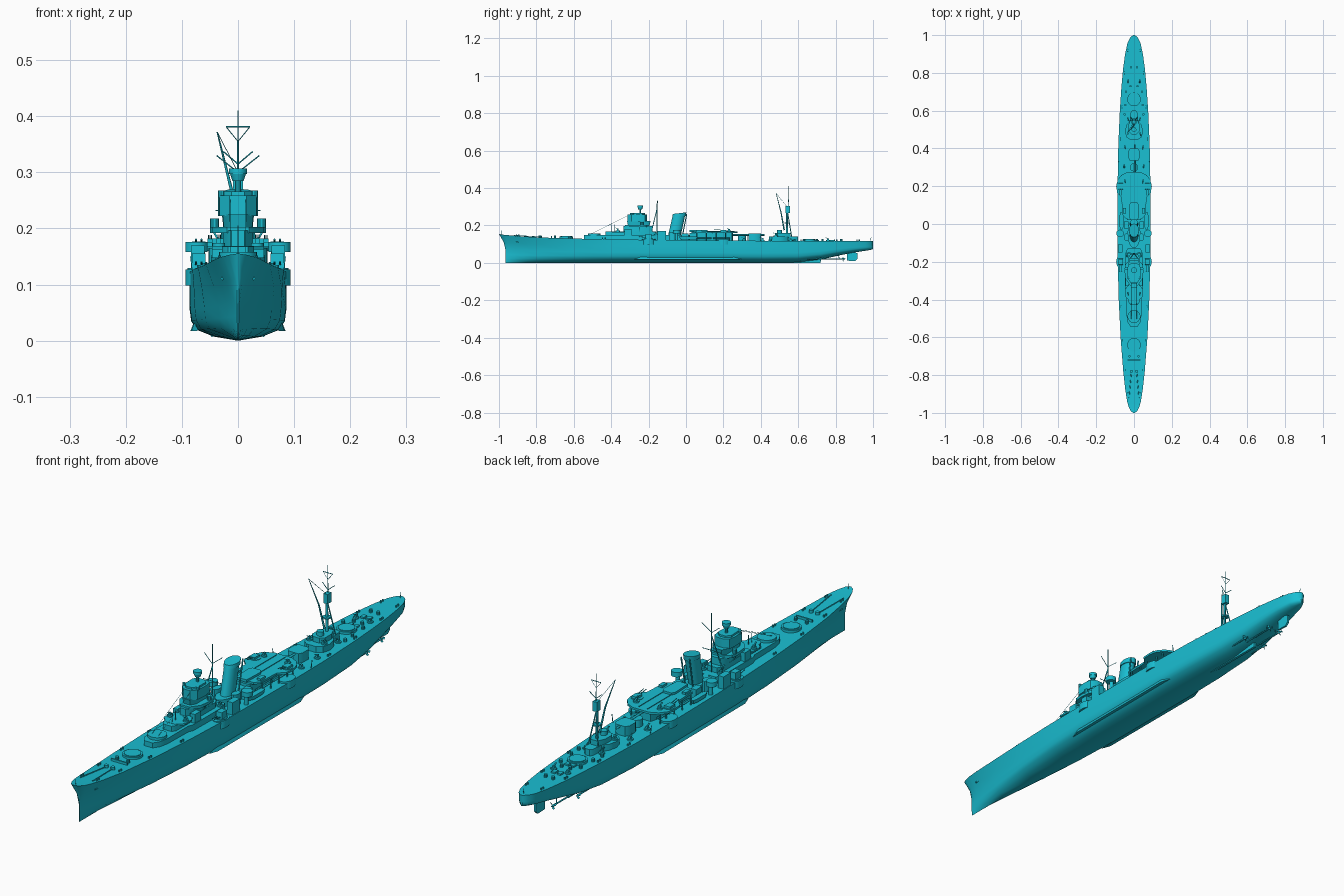
import bpy, bmesh
from math import sin, cos, pi, radians
from mathutils import Vector

paint = bpy.data.materials.new("cyan_paint")
paint.diffuse_color = (0.01, 0.52, 0.65, 1)

def finish(name, verts, faces, angle=35):
    me = bpy.data.meshes.new(name)
    me.from_pydata(verts, [], faces)
    bm = bmesh.new(); bm.from_mesh(me)
    bmesh.ops.recalc_face_normals(bm, faces=bm.faces)
    bm.to_mesh(me); bm.free()
    me.shade_smooth()
    me.set_sharp_from_angle(angle=radians(angle))
    me.materials.append(paint)
    ob = bpy.data.objects.new(name, me)
    bpy.context.collection.objects.link(ob)
    return ob

def prism(name, pts, z0, z1, top=1, shift=0, sheer=0):
    """Extrude an outline; the top can be scaled, moved aft, or tilted up forward."""
    n, cx = len(pts), sum(p[0] for p in pts) / len(pts)
    cy = sum(p[1] for p in pts) / n
    v = [(x, y, z0) for x, y in pts]
    v += [(cx + (x - cx) * top, cy + (y - cy) * top + shift, z1 + sheer * (y - cy)) for x, y in pts]
    f = [(i, (i + 1) % n, n + (i + 1) % n, n + i) for i in range(n)]
    return finish(name, v, f + [tuple(range(n)), tuple(range(n, 2 * n))])

def house(name, half, z0, z1, **k):
    return prism(name, half + [(-x, y) for x, y in reversed(half) if x > 0], z0, z1, **k)

def box(name, x, y, w, l, z0, z1, **k):
    return prism(name, [(x - w, y - l), (x + w, y - l), (x + w, y + l), (x - w, y + l)], z0, z1, **k)

def drum(name, x, y, r, z0, z1, n=16, ry=None, **k):
    return prism(name, [(x + r * cos(2 * pi * i / n), y + (ry or r) * sin(2 * pi * i / n))
                        for i in range(n)], z0, z1, **k)

def rod(name, a, b, r=0.002, r2=None, n=6):
    a, b = Vector(a), Vector(b)
    q = (b - a).to_track_quat('Z', 'Y')
    ring = [Vector((cos(2 * pi * i / n), sin(2 * pi * i / n), 0)) for i in range(n)]
    v = [a + q @ (p * r) for p in ring] + [b + q @ (p * (r2 or r)) for p in ring]
    f = [(i, (i + 1) % n, n + (i + 1) % n, n + i) for i in range(n)]
    return finish(name, v, f + [tuple(range(n)), tuple(range(n, 2 * n))], 70)

# Hull stations: y, deck half-width, deck height, keel height, waterline half-width
ST = [(-1, .003, .155, 0, .0015), (-.993, .016, .153, 0, .003), (-.975, .027, .150, 0, .006),
      (-.94, .037, .147, 0, .011), (-.88, .046, .142, 0, .020), (-.78, .057, .136, 0, .035),
      (-.6, .071, .130, 0, .060), (-.4, .081, .126, 0, .077), (-.2, .086, .123, 0, .085),
      (.2, .087, .120, 0, .086), (.42, .083, .118, 0, .082), (.6, .075, .117, .003, .073),
      (.72, .067, .117, .018, .064), (.82, .058, .117, .040, .054), (.9, .047, .117, .056, .043),
      (.96, .034, .117, .065, .031), (.988, .020, .117, .070, .018), (1, .004, .117, .074, .004)]
def deck(y):
    for a, b in zip(ST, ST[1:]):
        if y <= b[0]:
            return a[2] + (b[2] - a[2]) * (y - a[0]) / (b[0] - a[0])
    return ST[-1][2]

verts, faces = [], []
for y, d, zd, z0, b in ST:
    half = [(d, 1), (b + (d - b) * .4, .72), (b, .45), (b * .97, .29), (b * .85, .16), (b * .5, .06)]
    for x, t in half + [(0, 0)] + [(-x, t) for x, t in reversed(half)]:
        z = z0 + (zd - z0) * t
        stem = .035 * (1 - max(0, (z - .075) / .08) ** 1.6)
        verts.append((x, y + stem * max(0, 1 - (y + 1) / .16), z))
N = 13
for i in range(len(ST) - 1):
    faces += [(i * N + j, i * N + (j + 1) % N, (i + 1) * N + (j + 1) % N, (i + 1) * N + j) for j in range(N)]
finish("hull", verts, faces + [tuple(range(N)), tuple(range(len(verts) - N, len(verts)))], 40)

# Underwater fittings
skeg = box("keel_skeg", 0, .59, .005, .13, 0, .03)
rud = [(.862, .012), (.905, .010), (.918, .022), (.918, .052), (.895, .058), (.862, .05)]
finish("rudder", [(s * .004, y, z) for s in (-1, 1) for y, z in rud],
       [tuple(range(6)), tuple(range(6, 12))] + [(i, (i + 1) % 6, 6 + (i + 1) % 6, 6 + i) for i in range(6)])
rod("rudder_stock", (0, .888, .05), (0, .888, .075), .004)
for s in (-1, 1):
    finish("bilge_keel", [(s * .070, -.28, .018), (s * .083, -.24, .017), (s * .085, .26, .017),
                          (s * .071, .30, .018), (s * .079, .26, .032), (s * .078, -.24, .032)],
           [(0, 1, 2, 3), (0, 1, 5), (1, 2, 4, 5), (2, 3, 4)])
    for x, ya, yb in ((.046, .50, .72), (.024, .66, .84)):
        rod("propeller_shaft", (s * x, ya, .022), (s * x, yb, .022), .003)
        rod("propeller_hub", (s * x, yb - .005, .022), (s * x, yb + .012, .022), .005, .002, 8)
        rod("shaft_strut", (s * x, yb - .02, .022), (s * (x - .01), yb - .03, .06), .002)
        for k in range(3):
            a = k * 2 * pi / 3 + .5
            e, t = Vector((cos(a), 0, sin(a))), Vector((-sin(a), .5, cos(a)))
            c = Vector((s * x, yb, .022))
            finish("propeller_blade", [c + e * .003, c + e * .010 + t * .005, c + e * .016, c + e * .010 - t * .005], [(0, 1, 2, 3)])

# Gun ring bases on fore and aft decks and on the forward deckhouse
for y, z in ((-.64, .130), (.66, .116)):
    drum("gun_ring_base", 0, y, .036, z, z + .010, 24)
    drum("gun_ring_inner", 0, y, .030, z, z + .013, 24)
drum("raised_gun_ring", 0, -.49, .034, .125, .158, 24)

# Forward deckhouse stepping up to the bridge
house("forward_deckhouse", [(.018, -.545), (.034, -.52), (.040, -.48), (.040, -.36), (.048, -.34), (.048, -.16), (.035, -.13)], .115, .148)
house("second_level", [(.018, -.43), (.028, -.415), (.030, -.18), (.02, -.16)], .146, .168)
house("gun_platform", [(.02, -.41), (.046, -.385), (.046, -.345), (.03, -.32)], .163, .169)
house("conning_tower", [(.012, -.335), (.026, -.31), (.030, -.2), (.02, -.18)], .165, .196)
house("bridge_wing", [(.02, -.325), (.046, -.29), (.050, -.25), (.046, -.215), (.026, -.195)], .192, .203)
house("bridge_neck", [(.014, -.31), (.025, -.29), (.026, -.21), (.016, -.195)], .2, .225, top=1.1)
house("bridge", [(.015, -.312), (.033, -.292), (.036, -.25), (.032, -.22), (.014, -.208)], .222, .259)
house("bridge_roof", [(.012, -.300), (.026, -.285), (.028, -.235), (.012, -.22)], .257, .266)
drum("director_pedestal", 0, -.245, .005, .26, .29, 10)
drum("director_base", 0, -.245, .010, .285, .297, 14, top=1.4)
drum("director_top", 0, -.245, .016, .297, .307, 14)
rod("rangefinder", (-.034, -.26, .246), (.034, -.26, .246), .005)
for s in (-1, 1):
    drum("bridge_searchlight", s * .042, -.235, .008, .2, .218, 10)
    drum("bridge_sight", s * .030, -.285, .006, .255, .268, 8)
    box("bridge_side_locker", s * .036, -.31, .010, .018, .146, .182)
    rod("wing_strut", (s * .044, -.25, .195), (s * .028, -.25, .168))

# Foremast tripod with yards
rod("foremast", (0, -.155, .15), (0, -.155, .375), .0028, .0012)
for s in (-1, 1):
    rod("foremast_leg", (s * .022, -.185, .165), (0, -.155, .29), .002)
    rod("foremast_yard", (0, -.157, .30), (s * .038, -.150, .330), .0012)
rod("foremast_lower_yard", (-.04, -.155, .232), (.04, -.155, .232), .0012)
for y in (-.38, -.40):
    rod("signal_pole", (0, y, .168), (0, y, .205), .0012)

# Raked funnel with cap, casing and steam pipes
drum("funnel_casing", 0, -.05, .034, .115, .150, 20, ry=.078)
drum("funnel", 0, -.062, .023, .145, .262, 24, ry=.034, shift=.026, sheer=.12)
drum("funnel_cap", 0, -.037, .026, .250, .266, 24, ry=.036, shift=.003, sheer=.12)
for s in (-1, 1):
    rod("steam_pipe", (s * .016, -.02, .14), (s * .018, .004, .262), .003)
    drum("air_intake", s * .040, -.07, .013, .118, .165, 10, ry=.022)
    box("boiler_vent", s * .040, -.005, .012, .018, .118, .158)

# Side sponsons with shielded secondary mounts
for s in (-1, 1):
    for y in (-.2, .2):
        drum("sponson", s * .068, y, .026, .098, .127, 20, ry=.036)
        z = .125 if y < 0 else .165
        drum("mount_ring", s * .068, y, .022, z, z + .005, 16)
        box("mount_shield", s * .070, y, .013, .017, z, z + (.03 if y < 0 else .012), top=.9)
        for dx in (-.005, .005):
            rod("mount_barrel", (s * .070 + dx, y - .01, z + .010), (s * .070 + dx, y - .05, z + .016), .0016)
    box("side_shield_house", s * .072, -.13, .012, .022, .118, .170)
    drum("side_gun_tub", s * .074, -.05, .020, .158, .176, 16)
    rod("tub_support", (s * .070, -.05, .11), (s * .070, -.05, .16), .008, n=10)

# Aircraft deck on columns, torpedo tubes and house beneath
house("aircraft_deck", [(.045, .03), (.062, .05), (.066, .14), (.090, .165), (.093, .205), (.086, .235), (.066, .26), (.035, .275)], .160, .168)
house("midship_house", [(.036, .02), (.038, .2), (.025, .25)], .115, .161)
for s in (-1, 1):
    for y in (.06, .11, .16, .21, .245):
        rod("deck_column", (s * .062, y, .115), (s * .062, y, .162), .003)
    rod("aircraft_rail", (s * .018, .04, .170), (s * .018, .26, .170), .0015)
    box("ready_locker", s * .05, .07, .008, .015, .167, .176)
    # ship's boats abreast the funnel
    prism("boat", [(s * .066 + x, -.03 + y) for x, y in ((0, .0), (.009, .02), (.009, .07), (.006, .085), (-.006, .085), (-.009, .07), (-.009, .02))], .126, .140, top=1.15)
for y in (.09, .19):
    drum("torpedo_turntable", 0, y, .042, .117, .127, 16)
    for x in (-.05, -.043, .043, .05):
        rod("torpedo_tube", (x, y - .045, .132), (x, y + .045, .132), .0035, n=8)
house("midship_control_house", [(.022, .02), (.026, .1), (.018, .115)], .166, .176)
rod("catapult", (.006, .25, .150), (.004, .42, .150), .005, n=4)
drum("catapult_base", 0, .30, .022, .117, .147, 14)

# Aft houses
house("aft_house", [(.022, .335), (.03, .35), (.03, .385), (.02, .40)], .112, .156)
house("aft_deckhouse", [(.02, .445), (.040, .46), (.048, .49), (.040, .525), (.022, .545), (.018, .59), (.01, .60)], .112, .141)
house("aft_control", [(.014, .475), (.028, .49), (.028, .53), (.014, .56)], .14, .160)
drum("aft_director", 0, .50, .013, .158, .176, 12)

# Mainmast, platforms, yards and crane boom
rod("mainmast", (0, .54, .14), (0, .54, .305), .006, .004, 8)
rod("topmast", (0, .546, .29), (0, .546, .41), .002, .0008)
box("mast_lookout", 0, .543, .009, .012, .268, .305)
drum("mast_platform", 0, .54, .015, .210, .216, 10)
rod("upper_yard", (-.021, .546, .381), (.021, .546, .381), .0014)
rod("crane_boom", (0, .525, .175), (-.012, .508, .27), .004, .003)
rod("crane_boom_tip", (-.012, .508, .27), (-.037, .482, .372), .003, .0012)
rod("crane_cable", (-.037, .482, .372), (0, .54, .30), .0008, n=4)
for s in (-1, 1):
    rod("mast_leg", (s * .02, .565, .14), (0, .543, .27), .0025)
    rod("lower_yard", (0, .546, .315), (s * .026, .55, .337), .0013)
    rod("yard_stay", (s * .021, .546, .381), (0, .546, .355), .0008, n=4)

# Rigging from foremast to the fore deckhouse
for s in (-1, 1):
    rod("rigging_wire", (s * .014, -.29, .262), (s * .014, -.52, .150), .0007, n=4)

# Small light guns on round tubs
def light_gun(x, y, z):
    drum("light_gun_tub", x, y, .011, z - .002, z + .005, 12)
    box("light_gun_body", x, y, .004, .005, z, z + .014)
    for dx in (-.003, 0, .003):
        rod("light_gun_barrel", (x + dx, y, z + .011), (x + dx, y - .014, z + .020), .0009, n=5)
for s in (-1, 1):
    for x, y, z in ((.034, -.365, .169), (.036, -.16, .148), (.052, .31, .119), (.050, .41, .118),
                    (.032, .48, .141), (.03, .76, .117), (.034, .56, .117), (.05, .23, .168)):
        light_gun(s * x, y, z)

# Deck fittings: hatches, bollards, vents, capstans, anchors and staffs
for s in (-1, 1):
    for y, x in ((-.90, .033), (-.78, .045), (-.62, .060), (-.44, .070), (.45, .072), (.62, .064), (.8, .05), (.92, .033)):
        for dy in (-.006, .006):
            drum("bollard", s * x, y + dy, .003, deck(y) - .003, deck(y) + .008, 8)
    for y, x in ((.58, .05), (.63, .046), (.70, .042), (.73, .018), (.83, .016), (-.70, .024)):
        drum("deck_vent", s * x, y, .006, deck(y) - .002, deck(y) + .012, 10)
    drum("capstan", s * .014, -.78, .008, deck(-.78) - .002, deck(-.78) + .010, 12)
    rod("anchor_chain", (s * .014, -.78, .139), (s * .026, -.92, .1475), .002)
    rod("anchor_shank", (s * .031, -.90, .128), (s * .026, -.895, .108), .003)
    rod("anchor_arm", (s * .028, -.908, .111), (s * .028, -.882, .111), .003)
    rod("davit", (s * .079, .33, .11), (s * .084, .33, .150), .0015)
    for y in (.70, .78):
        box("deck_hatch", s * .012, y, .008, .011, .115, .123)
box("breakwater", 0, -.72, .035, .003, .128, .143)
rod("jack_staff", (0, -.985, .15), (0, -.985, .172), .0012)
rod("ensign_staff", (0, .985, .115), (0, .99, .138), .0012)
